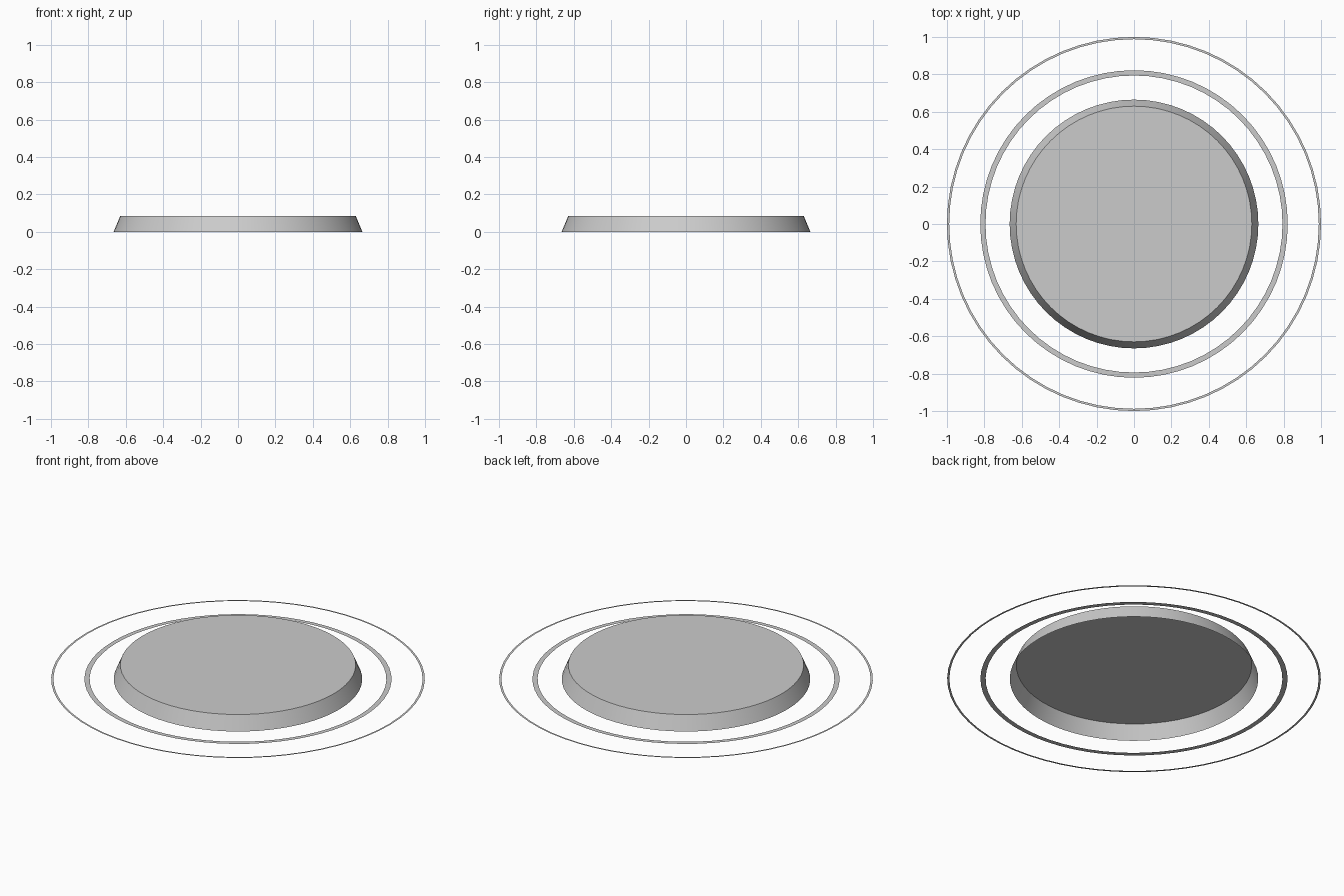
import bpy, bmesh, math

if "Cube" in bpy.data.objects:
    bpy.data.objects.remove(bpy.data.objects["Cube"])

SEGMENTS = 64


def lathe(name, profile, cap_last=False):
    """Revolve (radius, z) points around z, optionally closing the last loop."""
    bm = bmesh.new()
    loops = []
    for r, z in profile:
        loops.append([bm.verts.new((r * math.cos(2 * math.pi * i / SEGMENTS),
                                    r * math.sin(2 * math.pi * i / SEGMENTS), z))
                      for i in range(SEGMENTS)])
    for a, b in zip(loops, loops[1:]):
        for i in range(SEGMENTS):
            j = (i + 1) % SEGMENTS
            bm.faces.new((a[i], a[j], b[j], b[i]))
    if cap_last:
        bm.faces.new(loops[-1])
    mesh = bpy.data.meshes.new(name)
    bm.to_mesh(mesh)
    bm.free()
    obj = bpy.data.objects.new(name, mesh)
    bpy.context.collection.objects.link(obj)
    bpy.ops.object.select_all(action='DESELECT')
    obj.select_set(True)
    bpy.context.view_layer.objects.active = obj
    bpy.ops.object.shade_smooth_by_angle(angle=math.radians(30))
    return obj


# Raised disc: sloped wall and flat top, open underneath
lathe("raised_disc", [(0.665, 0), (0.63, 0.084)], cap_last=True)

# Flat rings lying on the ground around the disc
lathe("middle_ring", [(0.822, 0), (0.794, 0)])
lathe("outer_ring", [(1.0, 0), (0.988, 0)])
